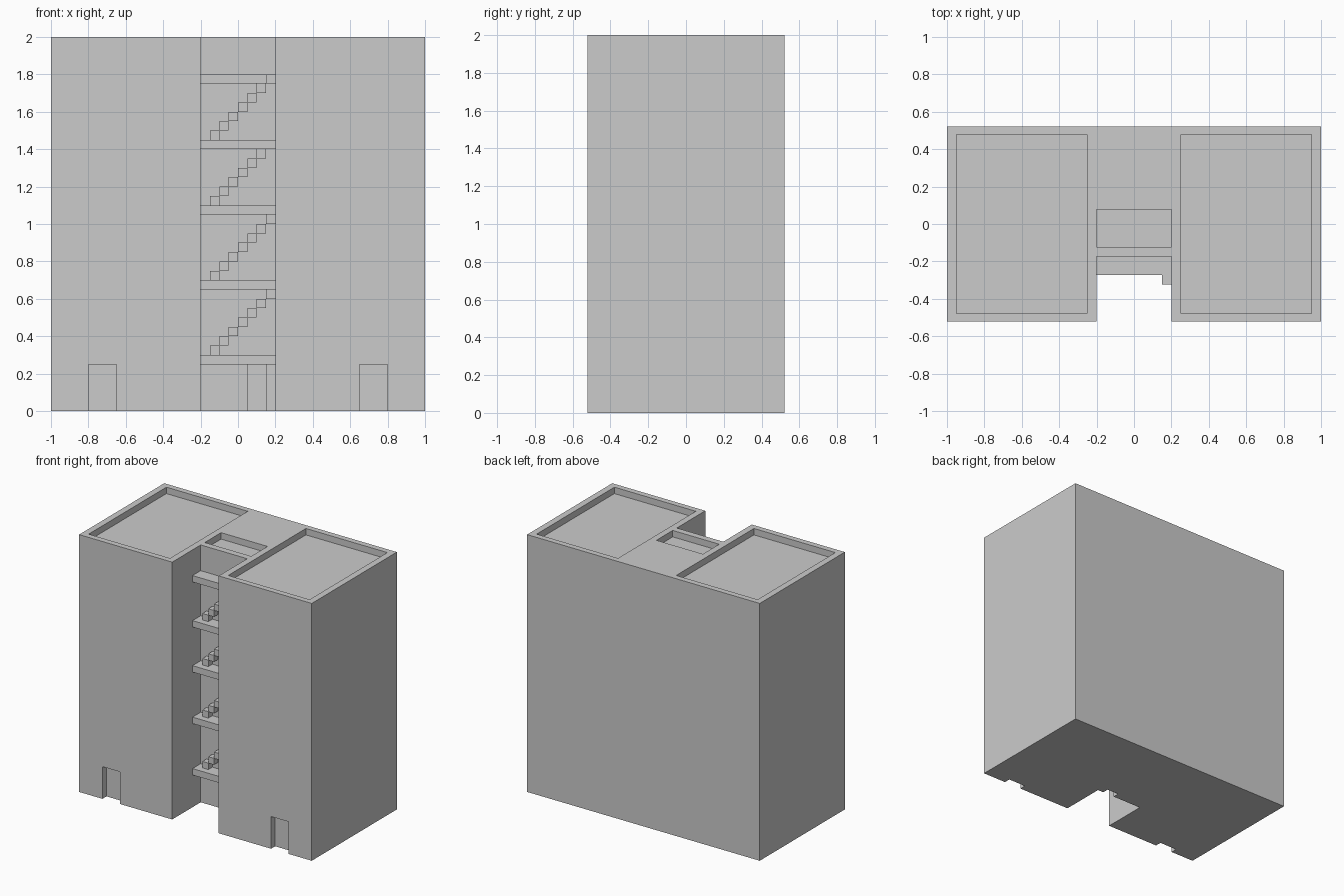
import bpy, bmesh
from mathutils import Matrix, Vector

if "Cube" in bpy.data.objects:
    bpy.data.objects.remove(bpy.data.objects["Cube"])

def boxes(name, specs):
    """One object made of axis-aligned boxes given as (x0, x1, y0, y1, z0, z1)."""
    bm = bmesh.new()
    for x0, x1, y0, y1, z0, z1 in specs:
        mid = Vector((x0 + x1, y0 + y1, z0 + z1)) / 2
        size = Matrix.Diagonal((x1 - x0, y1 - y0, z1 - z0, 1))
        bmesh.ops.create_cube(bm, size=1, matrix=Matrix.Translation(mid) @ size)
    mesh = bpy.data.meshes.new(name)
    bm.to_mesh(mesh)
    bm.free()
    obj = bpy.data.objects.new(name, mesh)
    bpy.context.collection.objects.link(obj)
    return obj

D = 0.5225        # half depth of the building
WALL = -0.1725    # front face of the recessed stairwell wall
E = 0.1           # cutter overshoot

# Main block: the openings below are cut out of it
building = boxes("building", [(-1, 1, -D, D, 0, 2)])
cuts = [
    (-0.2, 0.2, -D - E, WALL, -E, 2 + E),                  # stairwell notch
    (-0.2, 0.2, -0.1225, 0.0775, 1.95, 2 + E),             # middle roof well
    (0.05, 0.15, WALL - 0.05, WALL + 0.05, -E, 0.25),      # stairwell door
]
for a, b in ((-0.95, -0.25), (0.25, 0.95)):                # roof terraces
    cuts.append((a, b, -0.4775, 0.4775, 1.95, 2 + E))
for a, b in ((-0.8, -0.65), (0.65, 0.8)):                  # front doors
    cuts.append((a, b, -D - E, -D + 0.05, -E, 0.25))

for i, cut in enumerate(cuts):
    cutter = boxes("cutter", [cut])
    cutter.hide_render = True
    mod = building.modifiers.new("cut", 'BOOLEAN')
    mod.operation, mod.solver, mod.object = 'DIFFERENCE', 'EXACT', cutter
    bpy.context.view_layer.objects.active = building
    bpy.ops.object.modifier_apply(modifier=mod.name)
    bpy.data.objects.remove(cutter)

# Landings and the flights of block steps standing on them
levels = [0.25, 0.65, 1.05, 1.4, 1.75]
for i, z in enumerate(levels):
    boxes(f"landing_{i + 1}", [(-0.2, 0.2, WALL - 0.1, WALL, z, z + 0.05)])
    if i < 4:
        count = round((levels[i + 1] - z - 0.05) / 0.05)
        steps = []
        for k in range(count):
            x, h = -0.15 + 0.05 * k, z + 0.05 + 0.05 * k
            steps.append((x, x + 0.05, WALL - 0.05, WALL, h, h + 0.05))
        boxes(f"stair_flight_{i + 1}", steps)

# Top step projecting in front of the last landing
boxes("top_step", [(0.15, 0.2, WALL - 0.15, WALL - 0.1, 1.75, 1.8)])
